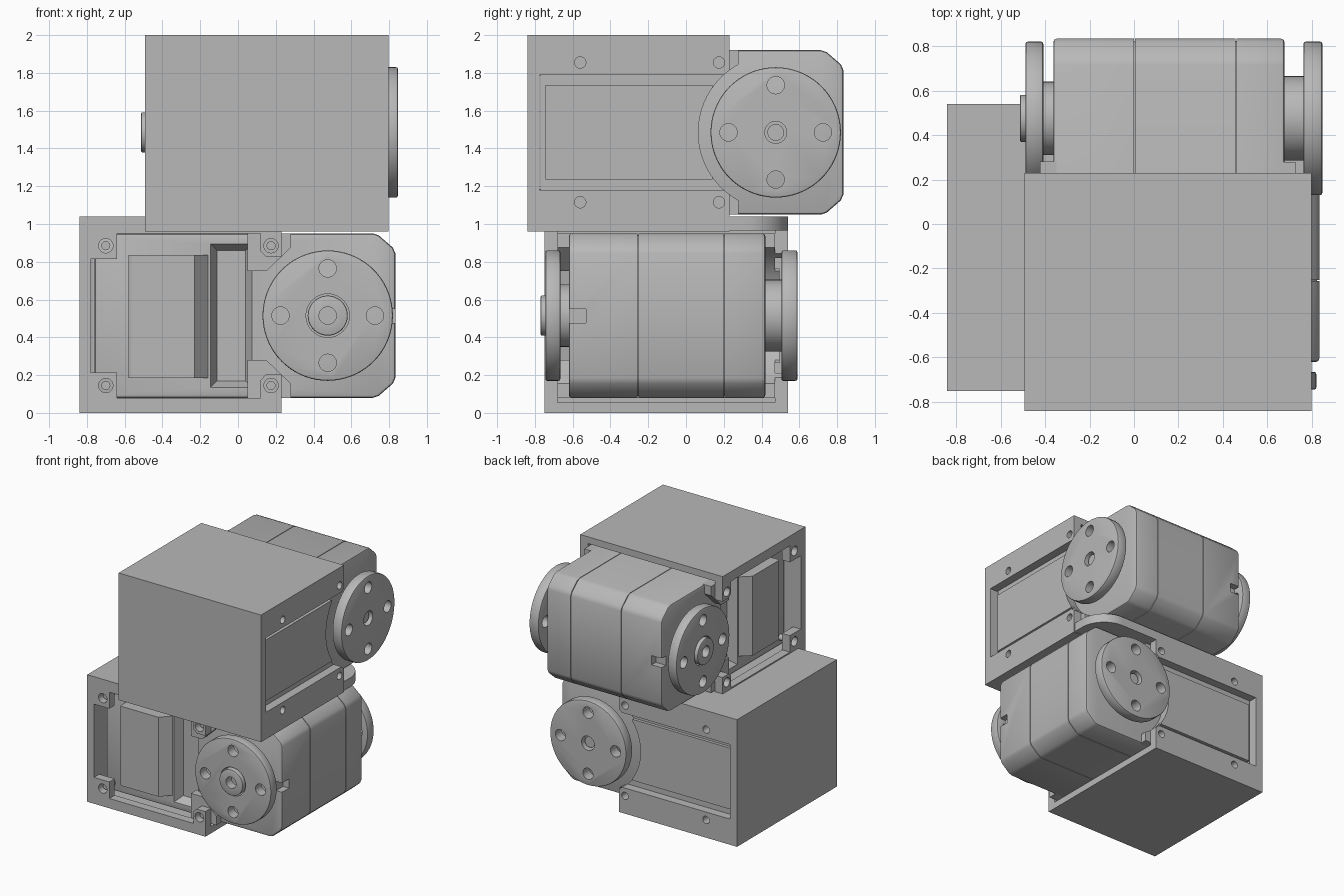
import bpy, bmesh, math
from mathutils import Matrix

if "Cube" in bpy.data.objects:
    bpy.data.objects.remove(bpy.data.objects["Cube"], do_unlink=True)

grey = bpy.data.materials.new("machine grey")
grey.use_nodes = True
grey.diffuse_color = (0.48, 0.48, 0.48, 1)
grey.node_tree.nodes["Principled BSDF"].inputs["Base Color"].default_value = (0.48, 0.48, 0.48, 1)

ZC = 0.515          # mid height of one unit
AXLE = (0.475, ZC)  # horn axis in x, z
parts = []


def prism(name, pts, a, b, axis="Y", keep=True, taper=0):
    """Extrude a flat outline from a to b along y or z; taper shrinks the b end."""
    bm = bmesh.new()
    cu = (min(p[0] for p in pts) + max(p[0] for p in pts)) / 2
    cv = (min(p[1] for p in pts) + max(p[1] for p in pts)) / 2

    def ring(d, inset):
        out = []
        for u, v in pts:
            u -= math.copysign(inset, u - cu)
            v -= math.copysign(inset, v - cv)
            out.append(bm.verts.new((u, d, v) if axis == "Y" else (u, v, d)))
        return out

    lo, hi = ring(a, 0), ring(b, taper)
    bm.faces.new(lo)
    bm.faces.new(hi[::-1])
    for i in range(len(pts)):
        j = (i + 1) % len(pts)
        bm.faces.new((lo[i], lo[j], hi[j], hi[i]))
    bmesh.ops.recalc_face_normals(bm, faces=bm.faces)
    me = bpy.data.meshes.new(name)
    bm.to_mesh(me)
    bm.free()
    me.materials.append(grey)
    ob = bpy.data.objects.new(name, me)
    bpy.context.collection.objects.link(ob)
    if keep:
        parts.append(ob)
    return ob


def rect(x0, x1, h):
    """Rectangle symmetric about the mid height, with half height h."""
    return [(x0, ZC - h), (x1, ZC - h), (x1, ZC + h), (x0, ZC + h)]


def sym(upper):
    """Close an outline by mirroring its upper half about the mid height."""
    return upper + [(x, 2 * ZC - z) for x, z in reversed(upper)]


def circle(c, r, n=48):
    return [(c[0] + r * math.cos(2 * math.pi * i / n),
             c[1] + r * math.sin(2 * math.pi * i / n)) for i in range(n)]


def apply(ob, mod):
    bpy.context.view_layer.objects.active = ob
    bpy.ops.object.modifier_apply(modifier=mod.name)


def bevel(ob, width, segments=2):
    m = ob.modifiers.new("bevel", "BEVEL")
    m.width, m.segments, m.limit_method = width, segments, "ANGLE"
    m.angle_limit = math.radians(50)
    apply(ob, m)


def cut(ob, *cutters):
    for c in cutters:
        m = ob.modifiers.new("cut", "BOOLEAN")
        m.operation, m.object, m.solver = "DIFFERENCE", c, "EXACT"
        apply(ob, m)
        bpy.data.objects.remove(c, do_unlink=True)


def cutter(pts, a, b, **kw):
    return prism("cutter", pts, a, b, keep=False, **kw)


# Bracket: box shell, open at the motor end, with framed side windows
bracket = prism("bracket", [(-0.84, 0), (0.23, 0), (0.23, 1.04), (-0.84, 1.04)], -0.75, 0.54)
front_window = sym([(-0.78, ZC + 0.3), (-0.64, ZC + 0.3), (-0.64, ZC + 0.435),
                    (0.12, ZC + 0.435), (0.12, ZC + 0.34), (0.15, ZC + 0.31), (0.4, ZC + 0.31)])
cut(bracket,
    cutter(rect(-0.78, 0.4, 0.46), -0.68, 0.47),
    cutter(front_window, -0.8, -0.6),
    cutter(rect(-0.775, 0.4, 0.305), 0.4, 0.6),
    cutter(circle(AXLE, 0.41, 64), 0.4, 0.6))
for side in (-1, 1):
    for x in (-0.7, 0.175):
        pos = (x, ZC + side * 0.37)
        cut(bracket, cutter(circle(pos, 0.038, 24), -0.8, -0.66))
        screw = prism("bracket_screw", circle(pos, 0.024, 24), -0.71, -0.6)
    for x in (-0.56, 0.175):
        cut(bracket, cutter(circle((x, ZC + side * 0.37), 0.03, 24), 0.45, 0.6))

# Motor casing: three sections divided by fine seams around a core
casing = sym([(-0.76, ZC + 0.435), (0.715, ZC + 0.435), (0.745, ZC + 0.425),
              (0.82, ZC + 0.36), (0.833, ZC + 0.33)])
core = [(x - 0.01 if x > 0 else x, ZC + (z - ZC) * 0.98) for x, z in casing]
prism("casing_core", core, -0.5, 0.38)
front_case = prism("casing_front", casing, -0.62, -0.257)
prism("casing_middle", casing, -0.252, 0.2)
back_case = prism("casing_back", casing, 0.205, 0.42)
for end, y in ((front_case, -0.62), (back_case, 0.42)):
    m = bmesh.new()
    m.from_mesh(end.data)
    rim = [e for e in m.edges if all(abs(v.co.y - y) < 0.001 for v in e.verts)]
    bmesh.ops.bevel(m, geom=rim, offset=0.015, segments=2, profile=0.5, affect="EDGES")
    m.to_mesh(end.data)
    m.free()
cut(front_case,
    cutter(rect(-0.15, 0.08, 0.385), -0.63, -0.55, taper=0.04),
    cutter([(0.78, 0.475), (0.9, 0.475), (0.9, 0.55), (0.78, 0.55)], -0.7, -0.53))

# Raised cover beside the trough, sloping down into it
prism("front_cover", [(-0.58, -0.6), (-0.58, -0.69), (-0.565, -0.7), (-0.23, -0.7),
                      (-0.14, -0.6)], ZC - 0.33, ZC + 0.32, axis="Z")

# Mounting wings on the front, beside the horn
for side, label in ((1, "upper"), (-1, "lower")):
    wing = [(0.05, 0.235), (0.15, 0.235), (0.28, 0.36), (0.28, 0.435), (0.05, 0.435)]
    prism("front_wing_" + label, [(x, ZC + side * z) for x, z in wing], -0.68, -0.6)

# Back mounting plate and raised panel, hollowed around the horn
back_plate = prism("back_plate", rect(-0.77, 0.278, 0.435), 0.4, 0.47)
cut(back_plate, cutter(circle(AXLE, 0.41, 64), 0.35, 0.6))
panel = prism("back_panel", rect(-0.745, 0.14, 0.25), 0.46, 0.495)
cut(panel, cutter(circle(AXLE, 0.41, 64), 0.35, 0.6))


# Output horns: bevelled discs with four bolt holes and a centre bore
def horn(name, y0, y1, bore):
    disc = prism(name, circle(AXLE, 0.345, 72), y0, y1)
    bevel(disc, 0.01)
    for i in range(4):
        a = i * math.pi / 2
        pos = (AXLE[0] + 0.25 * math.cos(a), AXLE[1] + 0.25 * math.sin(a))
        cut(disc, cutter(circle(pos, 0.046, 24), y0 - 0.1, y1 + 0.1))
    cut(disc, cutter(circle(AXLE, bore, 32), y0 - 0.1, y1 + 0.1))


horn("front_horn", -0.745, -0.665, 0.115)
horn("back_horn", 0.505, 0.59, 0.058)
prism("front_collar", circle(AXLE, 0.165), -0.67, -0.6)
prism("back_collar", circle(AXLE, 0.19), 0.4, 0.51)
hub = prism("front_hub", circle(AXLE, 0.106), -0.77, -0.66)
bevel(hub, 0.008)
cut(hub, cutter(circle(AXLE, 0.046, 32), -0.8, -0.7))
ring = prism("back_shaft", circle(AXLE, 0.044, 32), 0.49, 0.565)

# Smooth round surfaces, keep edges sharp
bpy.ops.object.select_all(action="DESELECT")
for ob in parts:
    ob.select_set(True)
bpy.context.view_layer.objects.active = parts[0]
bpy.ops.object.shade_smooth_by_angle(angle=math.radians(30))

# Second unit: same parts turned over and set across the first
turn = Matrix(((0, 1, 0, 0.257), (1, 0, 0, 0), (0, 0, -1, 2), (0, 0, 0, 1)))
for ob in parts:
    twin = ob.copy()
    twin.name = "upper_unit_" + ob.name
    twin.matrix_world = turn
    bpy.context.collection.objects.link(twin)
    ob.name = "lower_unit_" + ob.name

# Joining plate between the units, with rounded free corners
R = 0.22
arc = [(0.79 - R + R * math.sin(a), 0.54 - R + R * math.cos(a))
       for a in [i * math.pi / 24 for i in range(13)]]
outline = [(0.2, 0.54)] + arc
outline += [(x, -0.21 - y) for x, y in reversed(outline)]
plate = prism("joining_plate", outline, 0.965, 1.04, axis="Z")
plate.select_set(True)
bpy.context.view_layer.objects.active = plate
bpy.ops.object.shade_smooth_by_angle(angle=math.radians(30))
